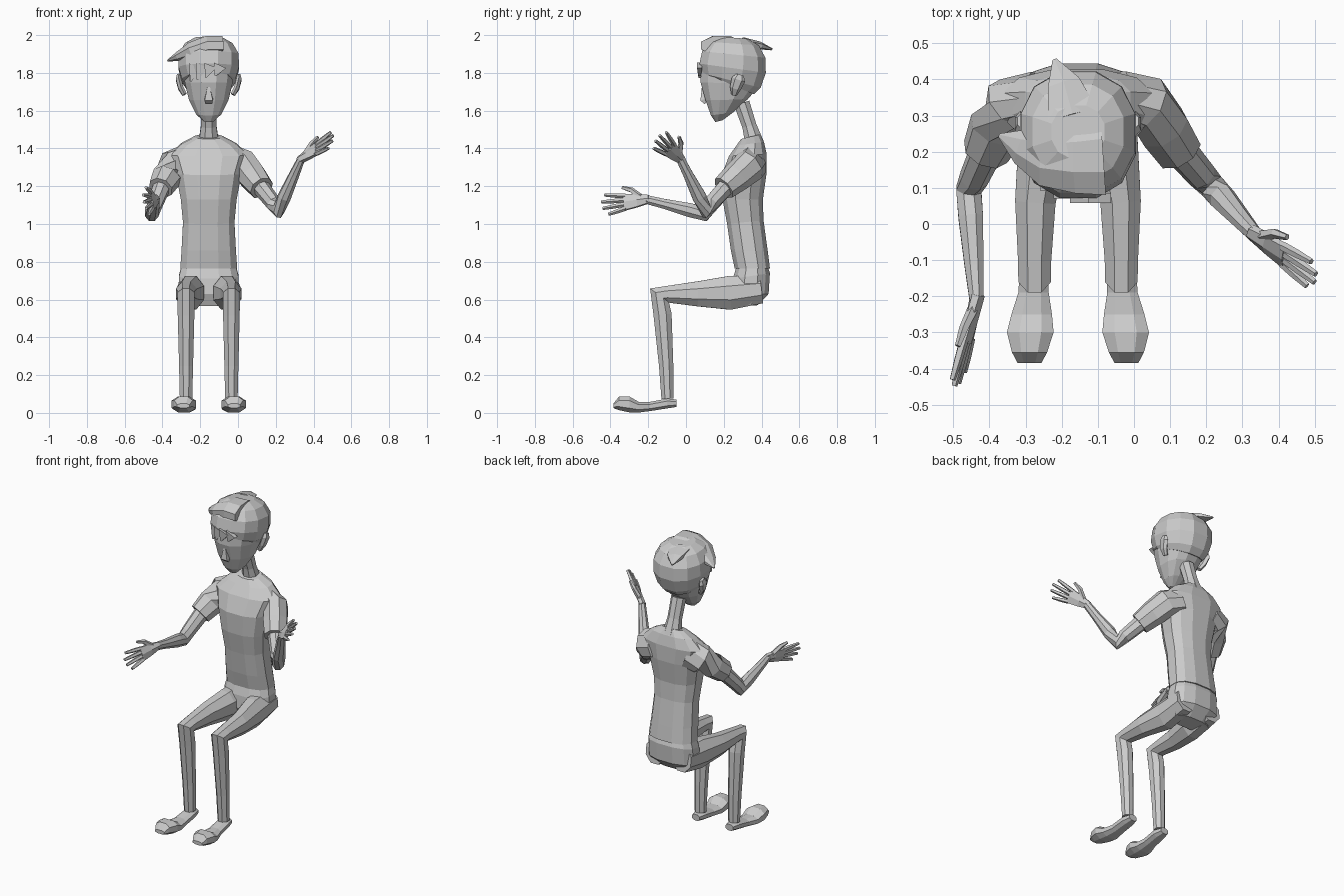
import bpy, bmesh
from math import sin, cos, pi
from mathutils import Vector as V

CX = -0.155  # body centre line


def ring(c, u, v, n, p):
    """Flat-sided closed section; p < 1 makes it boxier."""
    k, out = 1 / cos(pi / n) if p == 1 else 1.0, []
    for i in range(n):
        t = 2 * pi * (i + 0.5) / n
        s, w = sin(t), cos(t)
        s = abs(s) ** p * (1 if s > 0 else -1)
        w = abs(w) ** p * (1 if w > 0 else -1)
        out.append(c + u * w * k + v * s * k)
    return out


def loft(name, rings):
    bm = bmesh.new()
    vs = [[bm.verts.new(p) for p in r] for r in rings]
    n = len(vs[0])
    for a, b in zip(vs, vs[1:]):
        for i in range(n):
            j = (i + 1) % n
            bm.faces.new((a[i], a[j], b[j], b[i]))
    bm.faces.new(vs[0][::-1])
    bm.faces.new(vs[-1])
    bmesh.ops.recalc_face_normals(bm, faces=bm.faces)
    me = bpy.data.meshes.new(name)
    bm.to_mesh(me)
    bm.free()
    ob = bpy.data.objects.new(name, me)
    bpy.context.collection.objects.link(ob)
    return ob


def tube(name, pts, ref=(1, 0, 0), n=8, p=1):
    """pts: (position, half size along ref, half size across)."""
    P = [V(q[0]) for q in pts]
    rings = []
    for i, (_, a, b) in enumerate(pts):
        d = V()
        if i:
            d += (P[i] - P[i - 1]).normalized()
        if i < len(P) - 1:
            d += (P[i + 1] - P[i]).normalized()
        d.normalize()
        u = V(ref) - d * d.dot(V(ref))
        u.normalize()
        rings.append(ring(P[i], u * a, d.cross(u) * b, n, p))
    return loft(name, rings)


def stack(name, secs, n=12, p=0.8):
    """secs: front y, front z, back y, back z, half width."""
    return loft(name, [ring(V((CX, (a + c) / 2, (b + d) / 2)), V((w, 0, 0)),
                            V((0, (c - a) / 2, (d - b) / 2)), n, p)
                       for a, b, c, d, w in secs])


# Shirt body and trousers seat
stack("shirt", [(.255, .765, .447, .765, .155), (.235, .86, .435, .86, .148),
                (.215, 1.0, .413, 1.02, .14), (.19, 1.13, .41, 1.13, .152),
                (.185, 1.26, .43, 1.27, .178), (.225, 1.36, .43, 1.37, .215),
                (.265, 1.415, .415, 1.435, .15), (.29, 1.45, .395, 1.475, .075)])
stack("seat_of_trousers", [(.27, .79, .43, .79, .145), (.245, .71, .447, .74, .162),
                           (.24, .63, .44, .63, .165), (.27, .565, .38, .57, .13)])

# Neck and collar
tube("neck", [((CX, .365, 1.42), .055, .05), ((CX, .335, 1.52), .041, .038),
              ((CX, .295, 1.64), .042, .042)])

# Head and face
stack("head", [(.155, 1.54, .195, 1.55, .028), (.13, 1.575, .25, 1.59, .068),
               (.10, 1.655, .33, 1.66, .108), (.072, 1.75, .40, 1.74, .13),
               (.075, 1.83, .415, 1.84, .143), (.115, 1.93, .39, 1.93, .12),
               (.18, 1.97, .32, 1.97, .06)], 12, .88)
tube("nose", [((CX, .092, 1.725), .007, .008), ((CX, .093, 1.66), .022, .018),
              ((CX, .108, 1.645), .018, .014)], n=4)

# Hair: cap, swept fringe, crown tuft, fringe teeth
stack("hair_cap", [(.09, 1.795, .365, 1.685, .128), (.078, 1.80, .40, 1.72, .147),
                   (.066, 1.85, .428, 1.80, .165), (.08, 1.915, .425, 1.88, .163),
                   (.12, 1.965, .39, 1.945, .13), (.18, 1.992, .33, 1.98, .075)], 12, .88)
tube("swept_fringe", [((-.085, .19, 1.945), .11, .05), ((-.16, .185, 1.945), .10, .052),
                      ((-.24, .19, 1.92), .085, .045), ((-.31, .215, 1.89), .05, .025),
                      ((-.372, .245, 1.865), .006, .005)], ref=(0, 1, 0))
tube("crown_tuft", [((-.17, .30, 1.96), .07, .025), ((-.195, .39, 1.945), .045, .018),
                    ((-.22, .455, 1.925), .006, .005)], n=6)
for x, y, z in ((-.25, .105, 1.755), (-.215, .085, 1.765), (-.17, .072, 1.775), (-.12, .072, 1.785)):
    tube("fringe_lock", [((x + .025, y, 1.84), .035, .014), ((x, y, z), .004, .006)], n=4)

for s in (-1, 1):
    # Ears
    tube("ear", [((CX + s * .128, .255, 1.685), .012, .014), ((CX + s * .148, .262, 1.72), .014, .026),
                 ((CX + s * .160, .278, 1.765), .014, .032), ((CX + s * .158, .285, 1.79), .010, .018)], n=6)
    # Legs
    h, k = CX + s * .095, CX + s * .12
    tube("trouser_leg", [((h, .40, .655), .065, .075), ((h, .23, .635), .07, .089),
                         ((k - s * .002, .06, .63), .056, .066), ((k, -.10, .628), .046, .044),
                         ((k, -.14, .622), .045, .062), ((k, -.124, .52), .044, .048),
                         ((k, -.105, .25), .037, .038), ((k, -.098, .075), .033, .032)])
    # Shoes
    shoe = []
    for y, lo, hi, w, o in ((-.05, .03, .072, .028, 0), (-.10, .022, .078, .042, 0),
                            (-.19, .008, .06, .045, .003), (-.25, 0, .06, .06, .008),
                            (-.30, 0, .09, .069, .012), (-.355, .012, .088, .052, .014),
                            (-.385, .025, .05, .035, .014)):
        shoe.append(ring(V((k + s * o, y, (lo + hi) / 2)), V((w, 0, 0)), V((0, 0, (hi - lo) / 2)), 8, .85))
    loft("shoe", shoe)


def arm(side, inner, shoulder, cuff, elbow, wrist):
    inner, shoulder, cuff, elbow, wrist = map(V, (inner, shoulder, cuff, elbow, wrist))
    tube(side + "_sleeve", [(inner, .055, .085), (shoulder, .07, .084),
                            (shoulder.lerp(cuff, .5), .07, .075), (cuff, .062, .062)],
         ref=(0, 1, 0) if side == "none" else (.3, .8, .4))
    up = cuff.lerp(shoulder, .2)
    tube(side + "_arm", [(up, .045, .045), (elbow.lerp(cuff, .3), .038, .04), (elbow, .035, .042),
                         (elbow.lerp(wrist, .25), .034, .037), (elbow.lerp(wrist, .7), .026, .026),
                         (wrist, .019, .023)], ref=(1, 0, 0))


def hand(side, wrist, d, s, length):
    """d: finger direction, s: direction towards the thumb side."""
    w, d = V(wrist), V(d).normalized()
    s = V(s)
    s = (s - d * s.dot(d)).normalized()
    L = length
    tube(side + "_palm", [(w - d * .015, .021, .018), (w + d * L * .2, .034, .016),
                          (w + d * L * .5, .044, .013)], ref=s, n=6)
    for i, f in enumerate((.92, 1.0, .98, .86)):
        o = 1 - i / 1.5
        a = w + d * L * .46 + s * o * .034
        b = w + d * L * (.46 + (f - .46) * .5) + s * o * .044
        c = w + d * L * f + s * o * .054
        tube(side + "_finger", [(a, .0105, .011), (b, .010, .010), (c, .007, .007)], ref=s, n=5)
    tube(side + "_thumb", [(w + d * L * .12 + s * .015, .014, .013),
                           (w + d * L * .32 + s * .062, .012, .011),
                           (w + d * L * .52 + s * .082, .007, .007)], ref=d, n=5)


# Arms and hands, posed differently on each side
arm("right", (-.27, .36, 1.335), (-.345, .335, 1.305), (-.41, .20, 1.19), (-.457, .095, 1.055), (-.436, -.21, 1.13))
hand("right", (-.436, -.21, 1.13), (-.055, -.23, -.03), (-.25, 0, .97), .245)
arm("left", (-.04, .36, 1.335), (.035, .335, 1.305), (.125, .20, 1.19), (.215, .105, 1.075), (.335, -.03, 1.345))
hand("left", (.335, -.03, 1.345), (.16, -.115, .105), (.1, .6, .75), .235)
